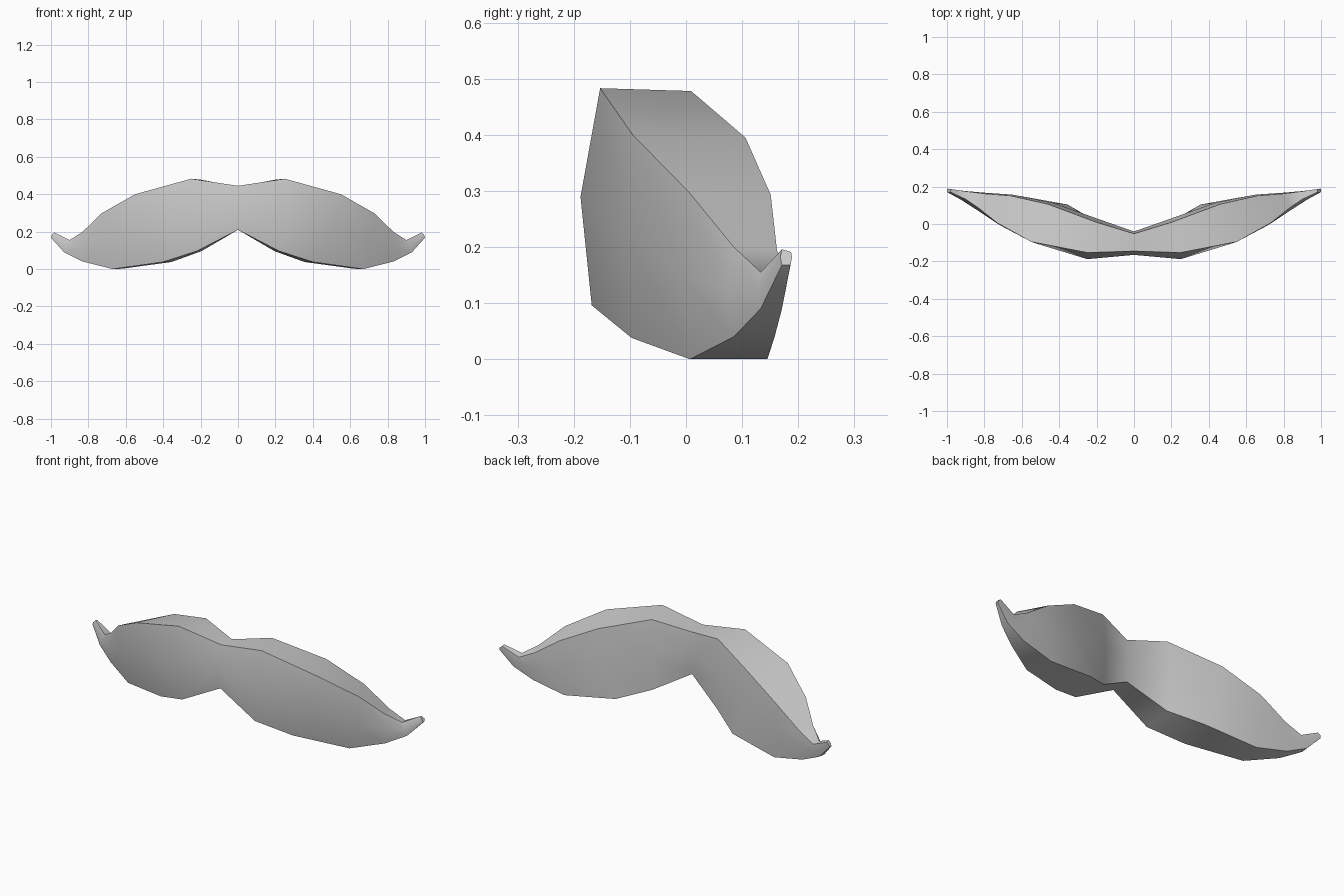
import bpy, bmesh, math

if "Cube" in bpy.data.objects:
    bpy.data.objects.remove(bpy.data.objects["Cube"])

# Cross-sections from the centre to the tip:
# top x, top z, mid x, bottom x, bottom z, front y, back y, back x offset, top inset, bottom inset
rings = [
    (0.00, 0.445, 0.00, 0.00, 0.21, -0.165, -0.04, 0.00, 0.02, 0.012),
    (0.25, 0.483, 0.25, 0.22, 0.096, -0.188, 0.03, 0.05, 0.035, 0.02),
    (0.55, 0.400, 0.52, 0.40, 0.038, -0.105, 0.112, 0.09, 0.01, 0.008),
    (0.73, 0.298, 0.72, 0.67, 0.000, -0.005, 0.157, 0.07, 0.01, 0.012),
    (0.83, 0.200, 0.84, 0.83, 0.040, 0.075, 0.168, 0.03, 0.01, 0.01),
    (0.90, 0.155, 0.92, 0.93, 0.090, 0.127, 0.177, 0.01, 0.006, 0.006),
    (0.982, 0.196, 0.995, 1.00, 0.168, 0.168, 0.189, 0.00, 0.003, 0.003),
]

# One half of the moustache, lofted through six-sided sections
bm = bmesh.new()
loops = []
for tx, tz, mx, bx, bz, yf, yb, dx, ti, bi in rings:
    mz = (tz + bz) / 2
    pts = [(tx, yf + ti, tz), (mx, yf, mz), (bx, yf + bi, bz),
           (bx - dx / 2, yb - bi, bz), (mx - dx, yb, mz), (tx - dx, yb - ti * 0.6, tz - 0.005)]
    loops.append([bm.verts.new(p) for p in pts])
for a, b in zip(loops, loops[1:]):
    for i in range(6):
        j = (i + 1) % 6
        bm.faces.new((a[i], a[j], b[j], b[i]))
bm.faces.new(loops[-1])
bmesh.ops.recalc_face_normals(bm, faces=bm.faces[:])
# Make sure the open shell points outwards
tip = max(bm.faces, key=lambda f: f.calc_center_median().x)
if tip.normal.x < 0:
    bmesh.ops.reverse_faces(bm, faces=bm.faces[:])

mesh = bpy.data.meshes.new("moustache")
bm.to_mesh(mesh)
bm.free()
obj = bpy.data.objects.new("moustache", mesh)
bpy.context.collection.objects.link(obj)

# Mirror to the other half, then shade
bpy.context.view_layer.objects.active = obj
obj.select_set(True)
mod = obj.modifiers.new("mirror", 'MIRROR')
mod.use_clip = True
mod.merge_threshold = 0.001
bpy.ops.object.modifier_apply(modifier=mod.name)
bpy.ops.object.shade_smooth_by_angle(angle=math.radians(65))
